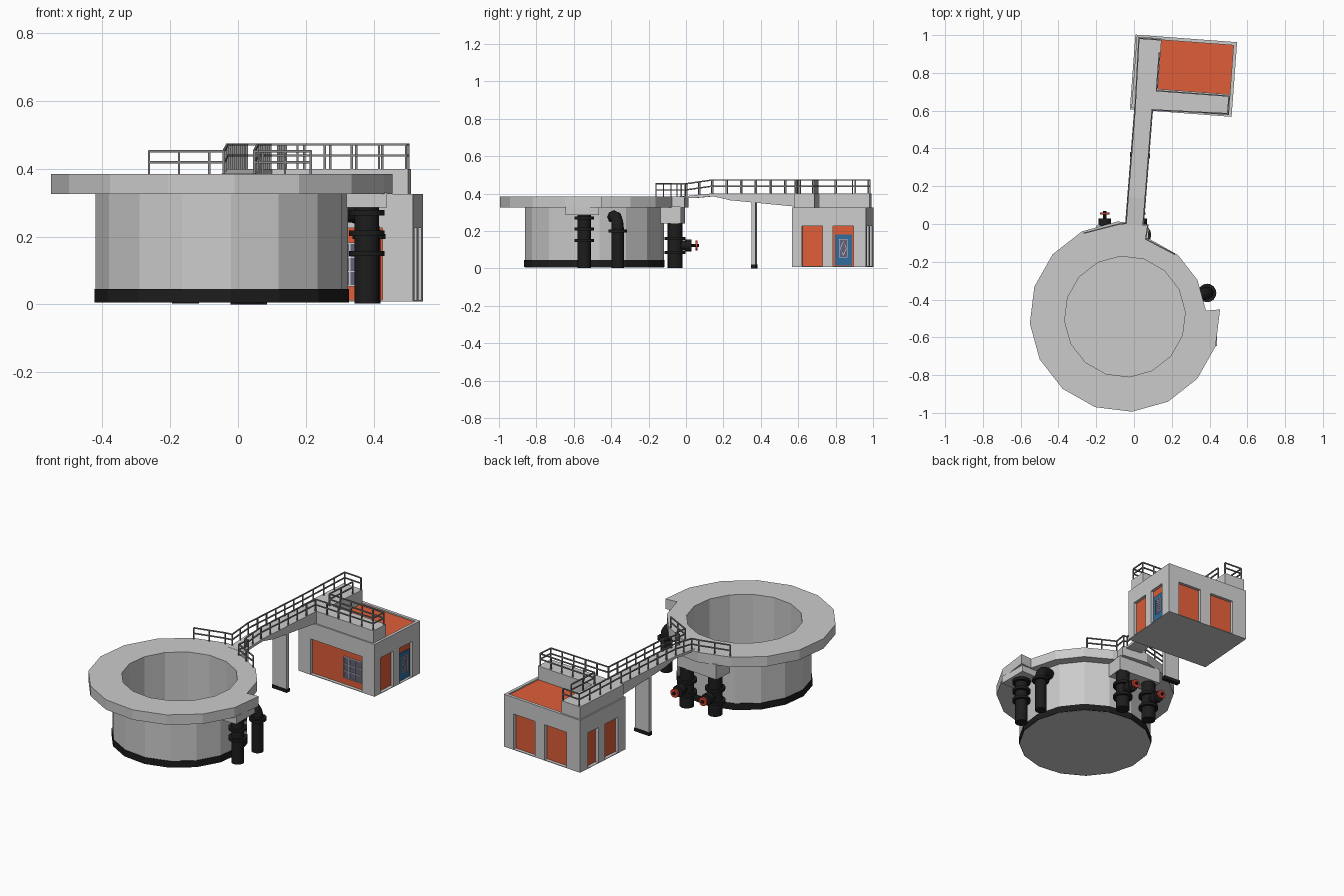
import bpy, bmesh, math
from mathutils import Matrix, Vector

if "Cube" in bpy.data.objects:
    bpy.data.objects.remove(bpy.data.objects["Cube"])

def material(name, rgb):
    m = bpy.data.materials.new(name)
    m.diffuse_color = (*rgb, 1)
    m.use_nodes = True
    m.node_tree.nodes["Principled BSDF"].inputs["Base Color"].default_value = m.diffuse_color
    return m

ORANGE = material("orange_panel", (0.74, 0.11, 0.04))
BLACK = material("black_iron", (0.012, 0.012, 0.012))
BLUE = material("blue_door", (0.03, 0.15, 0.33))
RED = material("red_wheel", (0.6, 0.05, 0.03))
GLASS = material("glass", (0.12, 0.12, 0.2))
RAIL = material("rail_steel", (0.25, 0.25, 0.25))
WHITE = material("pale_frame", (0.8, 0.8, 0.8))

def frame(x, y, deg):
    return Matrix.Translation((x, y, 0)) @ Matrix.Rotation(math.radians(deg), 4, 'Z')

WORLD = Matrix.Identity(4)
BRIDGE = frame(0.003, 0, -4.5)
CABIN = frame(0.262, 0.785, -4.25)
CX, CY, PHASE = -0.048, -0.49, 4.26

def finish(name, bm, mat=None, smooth=False):
    bmesh.ops.recalc_face_normals(bm, faces=bm.faces)
    me = bpy.data.meshes.new(name)
    bm.to_mesh(me)
    bm.free()
    ob = bpy.data.objects.new(name, me)
    bpy.context.collection.objects.link(ob)
    if mat:
        me.materials.append(mat)
    if smooth:
        bpy.ops.object.select_all(action='DESELECT')
        ob.select_set(True)
        bpy.context.view_layer.objects.active = ob
        bpy.ops.object.shade_smooth_by_angle(angle=math.radians(40))
    return ob

def add_box(bm, lo, hi, M):
    lo, hi = Vector(lo), Vector(hi)
    bmesh.ops.create_cube(bm, size=1, matrix=M @ Matrix.Translation((lo + hi) / 2)
                          @ Matrix.Diagonal((*(hi - lo), 1)))

def boxes(name, items, M=WORLD, mat=None):
    bm = bmesh.new()
    for lo, hi in items:
        add_box(bm, lo, hi, M)
    return finish(name, bm, mat)

def along(a, b):
    a, b = Vector(a), Vector(b)
    return Matrix.Translation((a + b) / 2) @ (b - a).to_track_quat('Z', 'Y').to_matrix().to_4x4()

def add_cyl(bm, a, b, r, n=16):
    bmesh.ops.create_cone(bm, cap_ends=True, segments=n, radius1=r, radius2=r,
                          depth=(Vector(b) - Vector(a)).length, matrix=along(a, b))

def add_bar(bm, a, b, t=0.0065):
    d = (Vector(b) - Vector(a)).length
    bmesh.ops.create_cube(bm, size=1, matrix=along(a, b) @ Matrix.Diagonal((t, t, d, 1)))

def polar(a, r, z):
    a = math.radians(a)
    return (CX + r * math.cos(a), CY + r * math.sin(a), z)

def tank_ring(name, profile, mat=None):
    bm = bmesh.new()
    rings = [[bm.verts.new(polar(PHASE + 22.5 * i, r, z)) for i in range(16)] for r, z in profile]
    for p, q in zip(rings, rings[1:]):
        for i in range(16):
            j = (i + 1) % 16
            bm.faces.new((p[i], p[j], q[j], q[i]))
    bmesh.ops.remove_doubles(bm, verts=bm.verts, dist=1e-5)
    return finish(name, bm, mat)

# tank wall, floor and dark foot band
tank_ring("tank_wall", [(0, 0.05), (0.32, 0.05), (0.32, 0.33), (0.373, 0.33), (0.373, 0.005), (0, 0.005)])
tank_ring("tank_foot_band", [(0.373, 0.006), (0.377, 0.006), (0.377, 0.045), (0.373, 0.045)], BLACK)

# wide rim: narrow on the sector between the landing and the right-hand outlet
outer = [(PHASE, 0.505), (PHASE, 0.43)] + [(PHASE + 22.5 * i, 0.43) for i in (1, 2, 3)]
outer += [(75.5, 0.43), (75.5, 0.497)] + [(PHASE + 22.5 * i, 0.505) for i in range(4, 16)]
bm = bmesh.new()
n = len(outer)
cols = []
for a, r in outer:
    k = (a - PHASE) / 22.5
    f = (k % 1) * 22.5 - 11.25
    ri = 0.32 * math.cos(math.radians(11.25)) / math.cos(math.radians(f))
    cols.append([bm.verts.new(polar(a, q, z)) for q, z in
                 ((ri, 0.325), (r, 0.325), (r, 0.385), (ri, 0.385))])
for i in range(n):
    c, d = cols[i], cols[(i + 1) % n]
    same = outer[i][0] == outer[(i + 1) % n][0]
    for k in range(4):
        if k == 1 or not same:
            bm.faces.new((c[k], d[k], d[(k + 1) % 4], c[(k + 1) % 4]))
bmesh.ops.remove_doubles(bm, verts=bm.verts, dist=1e-5)
finish("tank_rim", bm)

# outlet boxes under the rim
boxes("side_outlet_box", [((0.32, -0.645, 0.285), (0.44, -0.465, 0.33))])
boxes("landing_outlet_box", [((-0.2, -0.14, 0.24), (0.078, -0.022, 0.33))], BRIDGE)

# vertical pipes with flanges
def pipe(name, x, y, top, flanges, r=0.036):
    bm = bmesh.new()
    add_cyl(bm, (x, y, 0.003), (x, y, top), r)
    for z in flanges:
        add_cyl(bm, (x, y, z - 0.008), (x, y, z + 0.008), r + 0.016)
    return finish(name, bm, BLACK, True)

pipe("side_pipe", 0.38, -0.545, 0.287, (0.27, 0.21, 0.15))
for i, x in enumerate((-0.155, 0.035)):
    y, z = -0.058, 0.122
    pipe(f"valve_pipe_{i}", x, y, 0.242, (0.16, 0.085), 0.04)
    bm = bmesh.new()
    add_cyl(bm, (x, y, z), (x, 0.0, z), 0.026)
    add_cyl(bm, (x, -0.005, z), (x, 0.03, z), 0.033)
    add_cyl(bm, (x, 0.03, z), (x, 0.07, z), 0.009, 8)
    finish(f"valve_body_{i}", bm, BLACK, True)
    bm = bmesh.new()
    add_cyl(bm, (x, 0.05, z), (x, 0.062, z), 0.026)
    finish(f"valve_wheel_{i}", bm, RED, True)

# elbow pipe turning into the tank wall
pipe("elbow_pipe_riser", 0.387, -0.365, 0.22, (0.2,), 0.033)
cu = bpy.data.curves.new("elbow_path", 'CURVE')
cu.dimensions = '3D'
cu.bevel_depth, cu.bevel_resolution, cu.use_fill_caps = 0.033, 2, True
inward = Vector((-0.96, -0.27, 0))
base, R = Vector((0.387, -0.365, 0.215)), 0.06
path = [base + inward * R * (1 - math.cos(t)) + Vector((0, 0, R * math.sin(t)))
        for t in [math.pi / 2 * k / 6 for k in range(7)]] + [base + inward * 0.1 + Vector((0, 0, R))]
sp = cu.splines.new('POLY')
sp.points.add(len(path) - 1)
for p, v in zip(sp.points, path):
    p.co = (*v, 1)
elbow = bpy.data.objects.new("elbow_pipe_bend", cu)
bpy.context.collection.objects.link(elbow)
cu.materials.append(BLACK)
bpy.ops.object.select_all(action='DESELECT')
elbow.select_set(True)
bpy.context.view_layer.objects.active = elbow
bpy.ops.object.convert(target='MESH')
bpy.ops.object.shade_smooth_by_angle(angle=math.radians(50))

# footbridge deck from a side profile
profile = [(-0.03, 0.386), (0.0, 0.386), (0.14, 0.4), (0.63, 0.4), (0.63, 0.326), (0.57, 0.332),
           (0.24, 0.364), (0.15, 0.385), (0.04, 0.375), (-0.03, 0.375)]
bm = bmesh.new()
face = bm.faces.new([bm.verts.new(BRIDGE @ Vector((-0.05, v, z))) for v, z in profile])
ext = bmesh.ops.extrude_face_region(bm, geom=[face])
shift = BRIDGE.to_3x3() @ Vector((0.1, 0, 0))
bmesh.ops.translate(bm, vec=shift, verts=[g for g in ext['geom'] if isinstance(g, bmesh.types.BMVert)])
finish("bridge_deck", bm)

# bridge support
boxes("bridge_column", [((-0.05, 0.355, 0.02), (0.05, 0.376, 0.362))], BRIDGE)
boxes("bridge_column_foot", [((-0.053, 0.352, 0), (0.053, 0.379, 0.02))], BRIDGE, BLACK)

# cabin: orange core, grey walls leaving panel openings
HX, HY, T, Z0, ZP, Z1 = 0.27, 0.198, 0.018, 0.01, 0.225, 0.325
boxes("cabin_core", [((-HX + T, -HY + T, Z0 + 0.003), (HX - T, HY - T, 0.317))], CABIN, ORANGE)
boxes("cabin_floor", [((-HX, -HY, Z0 - 0.002), (HX, HY, Z0 + 0.002))], CABIN)

def wall(name, half, openings, place):
    edges = [-half] + [e for o in sorted(openings) for e in o] + [half]
    items = [place(a, b, Z0, ZP) for a, b in zip(edges[::2], edges[1::2])]
    boxes(name, items + [place(-half, half, ZP, Z1)], CABIN)

wall("cabin_front_wall", HX, [(-0.185, 0.18)], lambda a, b, p, q: ((a, -HY, p), (b, -HY + T, q)))
wall("cabin_back_wall", HX, [(-0.175, -0.02), (0.05, 0.2)], lambda a, b, p, q: ((a, HY - T, p), (b, HY, q)))
wall("cabin_right_wall", HY, [(-0.145, -0.035), (0.02, 0.13)], lambda a, b, p, q: ((HX - T, a, p), (HX, b, q)))
wall("cabin_left_wall", HY, [(-0.13, -0.02), (0.04, 0.13)], lambda a, b, p, q: ((-HX, a, p), (-HX + T, b, q)))

# front window with glazing bars
yf = -HY + T
boxes("window_glass", [((0.04, yf - 0.005, 0.055), (0.165, yf + 0.002, 0.18))], CABIN, GLASS)
bars = [((x - 0.002, yf - 0.009, 0.055), (x + 0.002, yf, 0.18)) for x in (0.04, 0.082, 0.123, 0.165)]
bars += [((0.04, yf - 0.009, z - 0.002), (0.165, yf, z + 0.002)) for z in (0.055, 0.097, 0.138, 0.18)]
boxes("window_bars", bars, CABIN, WHITE)

# side door with glazed pane
xr = HX - T
boxes("door", [((xr - 0.002, 0.03, 0.014), (xr + 0.006, 0.122, 0.18))], CABIN, BLUE)
boxes("door_pane", [((xr, 0.053, 0.06), (xr + 0.008, 0.099, 0.155))], CABIN, GLASS)
bm = bmesh.new()
for loop in ([(0.053, 0.06), (0.099, 0.06), (0.099, 0.155), (0.053, 0.155)],
             [(0.076, 0.07), (0.092, 0.107), (0.076, 0.145), (0.06, 0.107)]):
    for a, b in zip(loop, loop[1:] + loop[:1]):
        add_bar(bm, CABIN @ Vector((xr + 0.008, *a)), CABIN @ Vector((xr + 0.008, *b)), 0.003)
finish("door_tracery", bm, WHITE)

# raised L-shaped roof walkway
boxes("roof_walkway", [((-0.262, -0.19, 0.316), (-0.13, 0.188, 0.4)),
                       ((-0.13, -0.19, 0.316), (0.255, -0.08, 0.4))], CABIN)

# handrails with posts and middle bar
def handrail(name, pts, h=0.068, step=0.085):
    bm = bmesh.new()
    up = Vector((0, 0, 1))
    for a, b in zip(pts, pts[1:]):
        for f in (1.0, 0.52):
            add_bar(bm, a + up * h * f, b + up * h * f)
        k = max(1, round((b - a).length / step))
        for i in range(k + 1):
            p = a.lerp(b, i / k)
            add_bar(bm, p - up * 0.006, p + up * h)
    finish(name, bm, RAIL)

def points(M, z, uv):
    return [M @ Vector((u, v, z)) for u, v in uv]

def bridge_side(u):
    return points(BRIDGE, 0.384, [(u, 0)]) + points(BRIDGE, 0.404, [(u, 0.14), (u, 0.61)])

handrail("left_handrail", points(WORLD, 0.384, [(-0.263, -0.048), (-0.085, -0.002)])
         + bridge_side(-0.045) + points(CABIN, 0.404, [(-0.25, 0.18), (-0.135, 0.18)]))
handrail("right_handrail", points(WORLD, 0.384, [(0.215, -0.16), (0.062, -0.08), (0.073, -0.005)])
         + bridge_side(0.045) + points(CABIN, 0.404, [(0.248, -0.183), (0.248, -0.09),
                                                      (-0.137, -0.09), (-0.137, 0.11)]))
